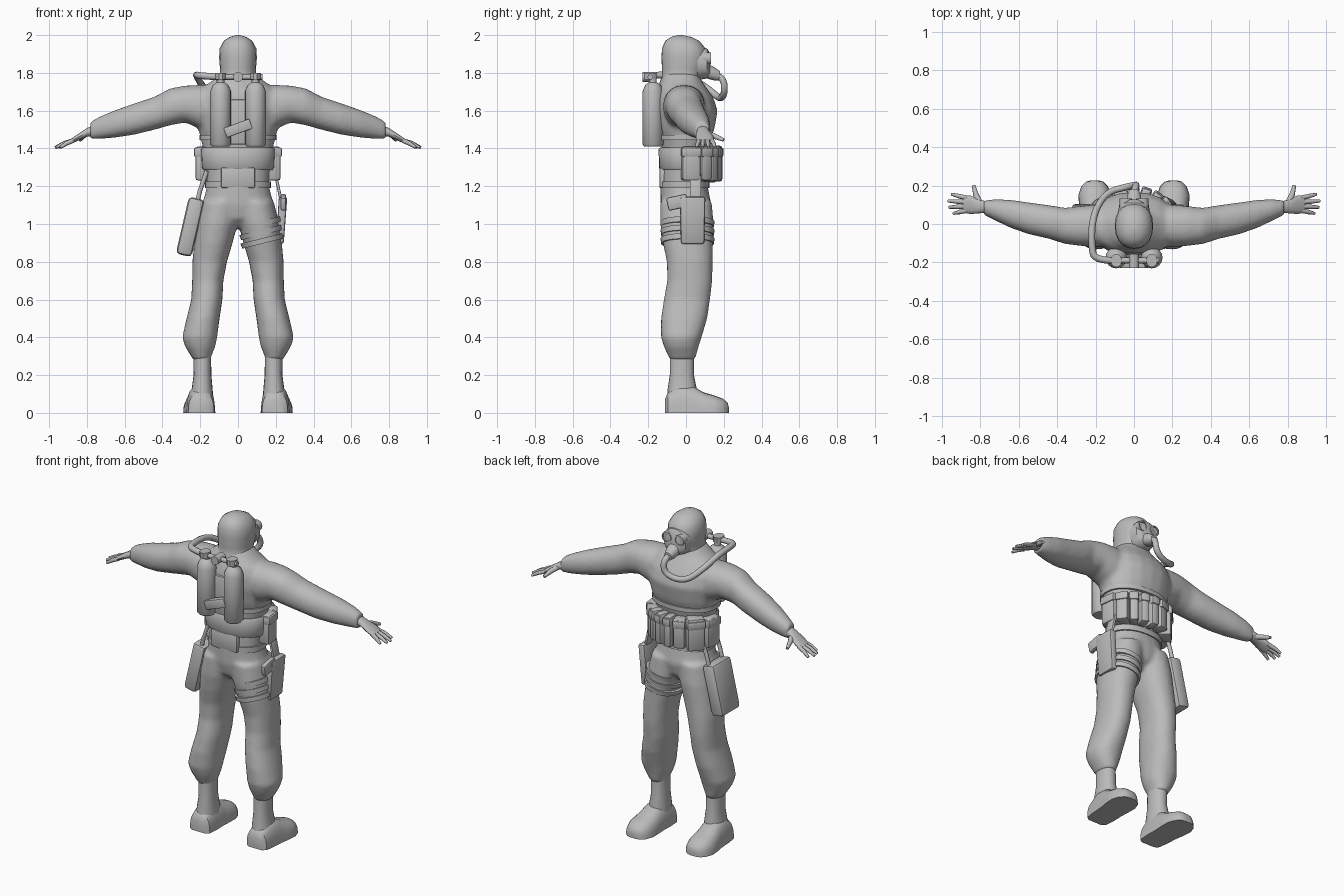
import bpy, bmesh, math
from mathutils import Vector

grey = bpy.data.materials.new("plain_grey")
grey.diffuse_color = (0.5, 0.5, 0.5, 1)


def activate(ob):
    bpy.ops.object.select_all(action='DESELECT')
    ob.select_set(True)
    bpy.context.view_layer.objects.active = ob


def finish(ob, angle=40):
    ob.data.materials.clear()
    ob.data.materials.append(grey)
    activate(ob)
    bpy.ops.object.shade_smooth_by_angle(angle=math.radians(angle))
    return ob


def loft(name, sections, axis='z', n=20, p=2.2, s=1, floor=None):
    """Closed skin through oval rings; each section is (x, y, z, radius_a, radius_b)."""
    a, b = {'z': (0, 1), 'y': (0, 2), 'x': (1, 2)}[axis]
    bm = bmesh.new()
    rings = []
    for x, y, z, ra, rb in sections:
        ring = []
        for i in range(n):
            t = math.tau * i / n
            c, d = math.cos(t), math.sin(t)
            v = Vector((x, y, z))
            v[a] += ra * math.copysign(abs(c) ** (2 / p), c)
            v[b] += rb * math.copysign(abs(d) ** (2 / p), d)
            v.x *= s
            if floor is not None:
                v.z = max(v.z, floor)
            ring.append(bm.verts.new(v))
        rings.append(ring)
    for r0, r1 in zip(rings, rings[1:]):
        for i in range(n):
            j = (i + 1) % n
            bm.faces.new((r0[i], r0[j], r1[j], r1[i]))
    bm.faces.new(rings[0])
    bm.faces.new(rings[-1])
    bmesh.ops.recalc_face_normals(bm, faces=bm.faces)
    me = bpy.data.meshes.new(name)
    bm.to_mesh(me)
    bm.free()
    ob = bpy.data.objects.new(name, me)
    bpy.context.collection.objects.link(ob)
    return finish(ob)


def tube(name, pts, r, radii=None, smooth=False):
    cu = bpy.data.curves.new(name, 'CURVE')
    cu.dimensions = '3D'
    cu.bevel_depth, cu.bevel_resolution, cu.use_fill_caps = r, 2, True
    sp = cu.splines.new('NURBS' if smooth else 'POLY')
    sp.points.add(len(pts) - 1)
    for i, q in enumerate(pts):
        sp.points[i].co = (*q, 1)
        sp.points[i].radius = radii[i] if radii else 1
    if smooth:
        sp.use_endpoint_u, sp.order_u, sp.resolution_u = True, 3, 5
    ob = bpy.data.objects.new(name, cu)
    bpy.context.collection.objects.link(ob)
    activate(ob)
    bpy.ops.object.convert(target='MESH')
    return finish(bpy.context.object, 50)


def box(name, loc, size, rot=(0, 0, 0), bevel=0.01, taper=1):
    bm = bmesh.new()
    bmesh.ops.create_cube(bm, size=1)
    for v in bm.verts:
        k = taper if v.co.z < 0 else 1
        v.co = Vector((v.co.x * size[0] * k, v.co.y * size[1] * k, v.co.z * size[2]))
    bmesh.ops.bevel(bm, geom=bm.edges[:], offset=bevel, segments=2, affect='EDGES', profile=0.5)
    me = bpy.data.meshes.new(name)
    bm.to_mesh(me)
    bm.free()
    ob = bpy.data.objects.new(name, me)
    bpy.context.collection.objects.link(ob)
    ob.location = loc
    ob.rotation_euler = [math.radians(d) for d in rot]
    return finish(ob)


# Suit: torso, arms and legs blended into one skin
torso = loft("suit", [
    (0, 0, .98, .06, .07), (0, 0, 1.03, .15, .12), (0, 0, 1.1, .19, .135),
    (0, -.01, 1.2, .165, .125), (0, -.01, 1.3, .17, .12), (0, -.005, 1.4, .185, .125),
    (0, 0, 1.46, .2, .135), (0, 0, 1.5, .21, .15), (0, 0, 1.6, .225, .168),
    (0, -.01, 1.67, .22, .155), (0, -.02, 1.72, .19, .13), (0, -.025, 1.76, .135, .107),
    (0, -.025, 1.8, .09, .092)])
arm = [(.12, -.01, 1.63, .10, .10), (.2, -.01, 1.62, .112, .117), (.28, -.01, 1.635, .104, .098),
       (.36, -.01, 1.62, .094, .098), (.44, .01, 1.587, .088, .088), (.55, .03, 1.555, .083, .083),
       (.65, .055, 1.53, .072, .073), (.73, .075, 1.51, .054, .06), (.782, .085, 1.495, .038, .046)]
leg = [(.09, 0, 1.12, .10, .137), (.11, .005, 1.0, .108, .142), (.13, .01, .9, .102, .133),
       (.15, .02, .8, .092, .122), (.16, .02, .7, .083, .12), (.165, .005, .6, .083, .123),
       (.185, -.01, .5, .088, .123), (.203, -.025, .4, .093, .108), (.2, -.025, .35, .08, .092),
       (.195, -.02, .3, .054, .074), (.19, -.02, .28, .048, .065)]
limbs = [loft("limb", sec, ax, s=s) for s in (1, -1) for sec, ax in ((arm, 'x'), (leg, 'z'))]
activate(torso)
for o in limbs:
    o.select_set(True)
bpy.ops.object.join()
rm = torso.modifiers.new("blend", 'REMESH')
rm.mode, rm.voxel_size = 'VOXEL', .013
sm = torso.modifiers.new("relax", 'SMOOTH')
sm.factor, sm.iterations = .5, 5
for m in ("blend", "relax"):
    bpy.ops.object.modifier_apply(modifier=m)
finish(torso, 60)

# Hood, face mask, goggles and breathing snout
loft("hood", [(0, -.035, 1.72, .125, .118), (0, -.025, 1.78, .094, .102), (0, -.015, 1.82, .095, .112),
              (0, -.01, 1.88, .1, .12), (0, -.012, 1.93, .097, .115), (0, -.02, 1.97, .075, .09),
              (0, -.025, 1.99, .045, .055), (0, -.03, 2.0, .01, .012)])
loft("face_mask", [(0, .06, 1.85, .083, .088), (0, .11, 1.85, .075, .08), (0, .128, 1.845, .05, .06)], 'y')
loft("mask_snout", [(0, .1, 1.815, .042, .042), (0, .15, 1.795, .035, .035), (0, .18, 1.785, .024, .024)], 'y')
for s in (1, -1):
    loft("goggle", [(.043, .09, 1.878, .034, .034), (.043, .132, 1.876, .032, .032),
                    (.043, .132, 1.876, .025, .025), (.043, .126, 1.876, .024, .024)], 'y', 14, 2, s)

# Hands and boots
for s in (1, -1):
    loft("palm", [(.76, .088, 1.495, .03, .032), (.8, .09, 1.485, .034, .023), (.85, .1, 1.457, .048, .018),
                  (.89, .103, 1.434, .044, .013)], 'x', 14, s=s)
    for y0, x1, y1 in ((.07, .94, .055), (.092, .963, .087), (.114, .968, .12), (.136, .95, .155)):
        ym, xm = (y0 + y1) / 2, (.875 + x1) / 2
        tube("finger", [(s * .87, y0, 1.443), (s * xm, ym, 1.427), (s * x1, y1, 1.405)],
             .0125, (1, .95, .6))
    tube("thumb", [(s * .80, .105, 1.48), (s * .822, .15, 1.465), (s * .835, .2, 1.445)], .015, (1.1, 1, .6))
    loft("boot_shaft", [(.19, -.022, .34, .047, .064), (.188, -.022, .2, .047, .064),
                        (.19, -.02, .12, .056, .078), (.193, -.02, .04, .065, .082)], s=s)
    loft("boot_foot", [(.195, -.112, 0, .045, .07), (.195, -.095, 0, .068, .11), (.197, -.03, 0, .075, .15),
                       (.2, .04, 0, .076, .14), (.203, .09, 0, .082, .11), (.205, .15, 0, .085, .092),
                       (.205, .195, 0, .07, .075), (.205, .22, 0, .045, .055), (.205, .227, 0, .02, .03)],
         'y', 24, 2.6, s, floor=0)

# Twin air tanks with manifold, valve and cradle
for s in (1, -1):
    loft("air_tank", [(.0925, -.175, z, r, r) for z, r in
                      ((1.41, .046), (1.422, .056), (1.7, .056), (1.735, .042), (1.75, .02), (1.79, .02))],
         n=16, p=2, s=s)
    loft("tank_knob", [(.0925, -.19, z, .03, .035) for z in (1.765, 1.8)], n=10, p=2, s=s)
tube("manifold", [(-.13, -.19, 1.778), (.13, -.19, 1.778)], .015)
loft("centre_valve", [(0, y, 1.778, .026, .026) for y in (-.23, -.155)], 'y', 12, 2)
box("tank_cradle", (0, -.15, 1.54), (.16, .05, .24))
box("tank_clamp", (0, -.207, 1.507), (.145, .045, .055), (0, -20, 0), .006)

# Breathing hose looping over one shoulder
tube("breathing_hose", [(0, .165, 1.785), (.012, .2, 1.77), (.01, .205, 1.7), (-.05, .19, 1.665),
                        (-.13, .17, 1.67), (-.19, .1, 1.73), (-.22, 0, 1.785), (-.22, -.12, 1.79),
                        (-.205, -.19, 1.785), (-.1, -.19, 1.778)], .018, smooth=True)

# Harness, belt and rear panel
loft("chest_strap", [(0, -.005, z, .205, .152) for z in (1.445, 1.472)], n=28)
loft("waist_belt", [(0, -.005, z, a, b) for z, a, b in
                    ((1.285, .183, .13), (1.297, .192, .138), (1.395, .197, .14), (1.405, .19, .133))], n=28)
box("rear_panel", (0, -.12, 1.245), (.18, .04, .11))
loft("trouser_belt", [(0, -.008, z, .176, .132) for z in (1.19, 1.225)], n=28)

# Belt pouches fanned around the front
for deg, w, h in ((-82, .1, .18), (-48, .1, .2), (-20, .07, .18), (0, .05, .19),
                  (18, .05, .19), (36, .05, .19), (56, .07, .18), (84, .1, .18)):
    t = math.radians(deg)
    x, y = .185 * math.sin(t), .145 * math.cos(t) + .01
    box("pouch", (x, y, 1.32), (w, .075, h), (0, 0, -deg), .014)
    box("pouch_flap", (x * 1.03, y * 1.03, 1.38), (w + .006, .078, .05), (0, 0, -deg), .01)

# Thigh holster with grip, hanger and tilted leg straps
box("holster", (.23, .035, 1.02), (.045, .135, .25), (0, 4, 0), .012, .92)
box("pistol_grip", (.24, -.045, 1.115), (.03, .11, .07), (12, 0, 0), .01)
box("holster_hanger", (.212, .05, 1.2), (.016, .06, .14), (0, -12, 0), .005)
for z, cx in ((.91, .128), (.955, .122), (1.0, .117)):
    strap = loft("thigh_strap", [(0, 0, -.014, .112, .14), (0, 0, .014, .115, .143)], n=24)
    strap.location = (cx, .008, z)
    strap.rotation_euler.y = math.radians(-14)

# Hip bag and its hangers
box("hip_bag", (-.253, .015, .985), (.085, .18, .31), (0, 13, 0), .022)
for y in (-.05, .08):
    tube("bag_hanger", [(-.165, y, 1.28), (-.2, y, 1.18), (-.215, y, 1.12)], .012)
